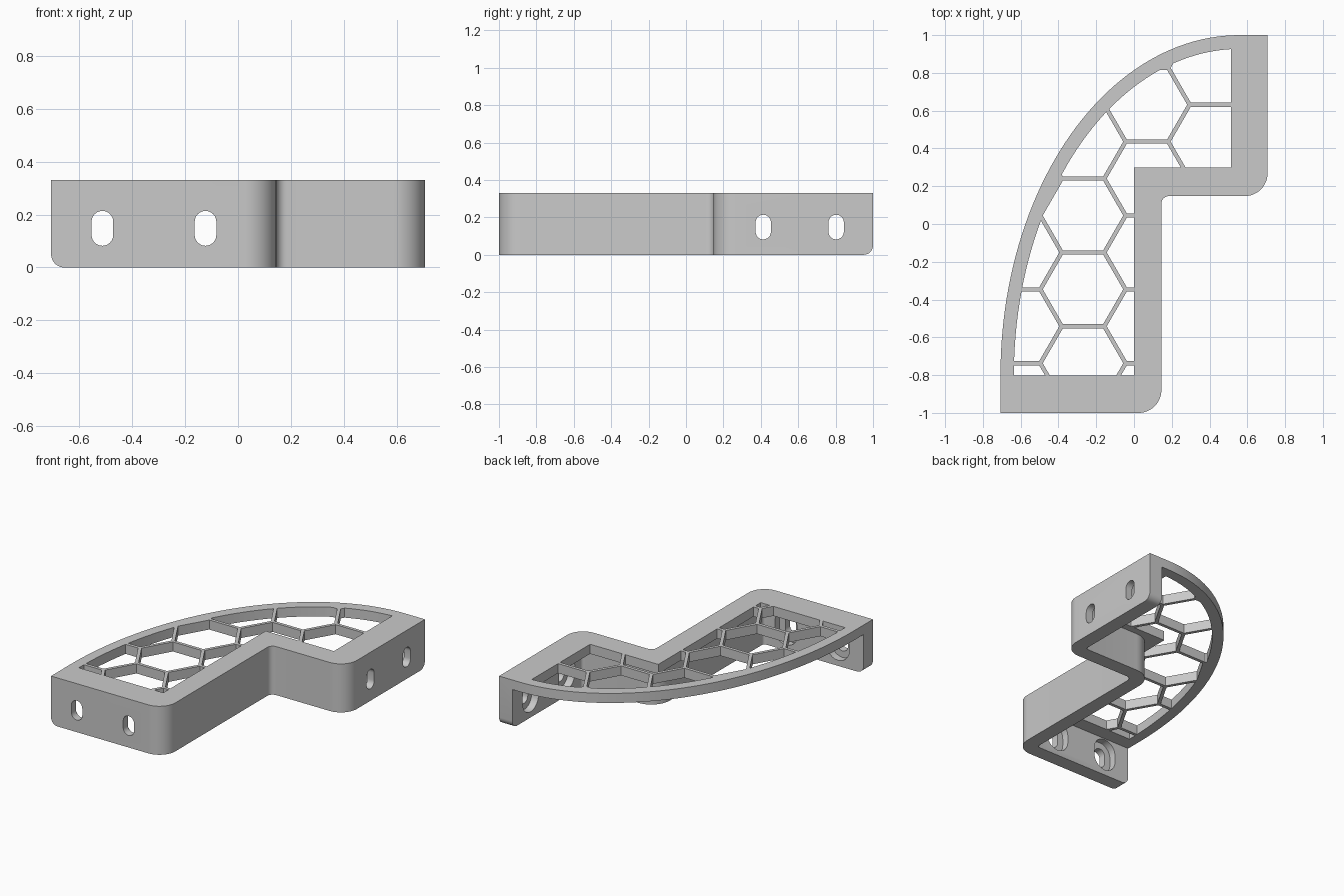
import bpy, bmesh
from math import sin, cos, radians, sqrt

if "Cube" in bpy.data.objects:
    bpy.data.objects.remove(bpy.data.objects["Cube"])

HEIGHT, PLATE = 0.33, 0.265      # bracket top and underside of the top plate
WALL, SIDE = 0.10, 0.707         # wall thickness and half width


def arc(cx, cy, rx, ry, start, end, n=12):
    angles = [radians(start + (end - start) * i / n) for i in range(n + 1)]
    return [(cx + rx * cos(a), cy + ry * sin(a)) for a in angles]


def along_z(u, v, w):
    return (u, v, w)


def along_y(u, v, w):
    return (u, w, v)


def along_x(u, v, w):
    return (w, u, v)


def prism(name, profiles, low, high, place=along_z):
    """Extrude closed profiles between two levels along an axis."""
    bm = bmesh.new()
    for pts in profiles:
        a = [bm.verts.new(place(u, v, low)) for u, v in pts]
        b = [bm.verts.new(place(u, v, high)) for u, v in pts]
        bm.faces.new(a)
        bm.faces.new(b)
        for i in range(len(pts)):
            j = (i + 1) % len(pts)
            bm.faces.new((a[i], a[j], b[j], b[i]))
    bmesh.ops.recalc_face_normals(bm, faces=bm.faces)
    mesh = bpy.data.meshes.new(name)
    bm.to_mesh(mesh)
    bm.free()
    obj = bpy.data.objects.new(name, mesh)
    bpy.context.collection.objects.link(obj)
    return obj


def activate(obj):
    bpy.ops.object.select_all(action='DESELECT')
    obj.select_set(True)
    bpy.context.view_layer.objects.active = obj


def combine(obj, cutter, operation='DIFFERENCE'):
    mod = obj.modifiers.new("cut", 'BOOLEAN')
    mod.operation, mod.solver, mod.object = operation, 'EXACT', cutter
    activate(obj)
    bpy.ops.object.modifier_apply(modifier=mod.name)
    bpy.data.objects.remove(cutter)


def slot(u, r, half):
    v = 0.148
    return arc(u, v + half - r, r, r, 0, 180) + arc(u, v - half + r, r, r, 180, 360)


# Stepped outline with rounded corners and a long curved back
step = 0.145                     # outer faces of the inward step, in x and y
outline = [(-SIDE, -1)]
outline += arc(step - 0.12, -0.88, 0.12, 0.12, -90, 0)
outline += arc(step + 0.04, step - 0.04 + 0.003, 0.04, 0.04, 180, 90, 6)
outline += arc(SIDE - 0.12, step + 0.123, 0.12, 0.12, -90, 0)
outline += [(SIDE, 1)] + arc(0.56, -0.8, 0.56 + SIDE, 1.8, 90, 180, 48)
bracket = prism("bracket", [outline], 0, HEIGHT)

# Hollow under the plate, leaving walls of even thickness along the step
inner_y, inner_x = -1 + WALL, SIDE - WALL
bend = 0.04 + WALL
profile = [(-1, inner_y)]
profile += arc(step - 0.12, inner_y + 0.02, 0.02, 0.02, -90, 0, 4)
profile += arc(step + 0.04, step - 0.037, bend, bend, 180, 90, 12)
profile += arc(inner_x - 0.02, step + 0.003 + WALL + 0.02, 0.02, 0.02, -90, 0, 4)
profile += [(inner_x, 1.2), (-1, 1.2)]
hollow = prism("hollow_cutter", [profile], -0.1, PLATE)
combine(bracket, hollow)

# Honeycomb openings, trimmed to the window inside the rim
pitch = 0.391
radius = (pitch - 0.022) / sqrt(3)
cells = []
for col in range(-1, 3):
    for row in range(-2, 5):
        cx = -0.27 + col * pitch * 1.5 / sqrt(3)
        cy = -0.346 + (row + 0.5 * (col % 2)) * pitch
        cells.append(arc(cx, cy, radius, radius, 0, 300, 5))
window = [(0, -0.803), (0, 0.298), (0.513, 0.298)]
window += arc(0.56, -0.803, 1.196, 1.73, 92.25, 180, 48)
openings = prism("honeycomb_cutter", cells, 0.2, 0.4)
combine(openings, prism("window_cutter", [window], 0.15, 0.45), 'INTERSECT')
combine(bracket, openings)

# Screw slots with wider recesses on the inside of both end walls
front, side = (-0.513, -0.123), (0.413, 0.803)
combine(bracket, prism("front_slots", [slot(u, 0.041, 0.066) for u in front],
                       -1.1, -0.8, along_y))
combine(bracket, prism("front_recesses", [slot(u, 0.085, 0.11) for u in front],
                       -0.95, -0.8, along_y))
combine(bracket, prism("side_slots", [slot(u, 0.041, 0.066) for u in side],
                       0.51, 0.8, along_x))
combine(bracket, prism("side_recesses", [slot(u, 0.085, 0.11) for u in side],
                       0.51, SIDE - 0.05, along_x))

# Rounded lower corners at the free ends of the walls
R = 0.05
corner = [(-0.8, -0.1), (-SIDE + R, -0.1)] + arc(-SIDE + R, R, R, R, 270, 180, 8) + [(-0.8, R)]
combine(bracket, prism("front_corner", [corner], -1.1, -0.7, along_y))
corner = [(1.1, -0.1), (1 - R, -0.1)] + arc(1 - R, R, R, R, -90, 0, 8) + [(1.1, R)]
combine(bracket, prism("side_corner", [corner], 0.45, 0.8, along_x))

# Plain grey finish
grey = bpy.data.materials.new("light_grey")
grey.use_nodes = True
colour = (0.59, 0.59, 0.59, 1)
grey.diffuse_color = colour
grey.node_tree.nodes["Principled BSDF"].inputs["Base Color"].default_value = colour
bracket.data.materials.clear()
bracket.data.materials.append(grey)
activate(bracket)
bpy.ops.object.shade_smooth_by_angle(angle=radians(30))
